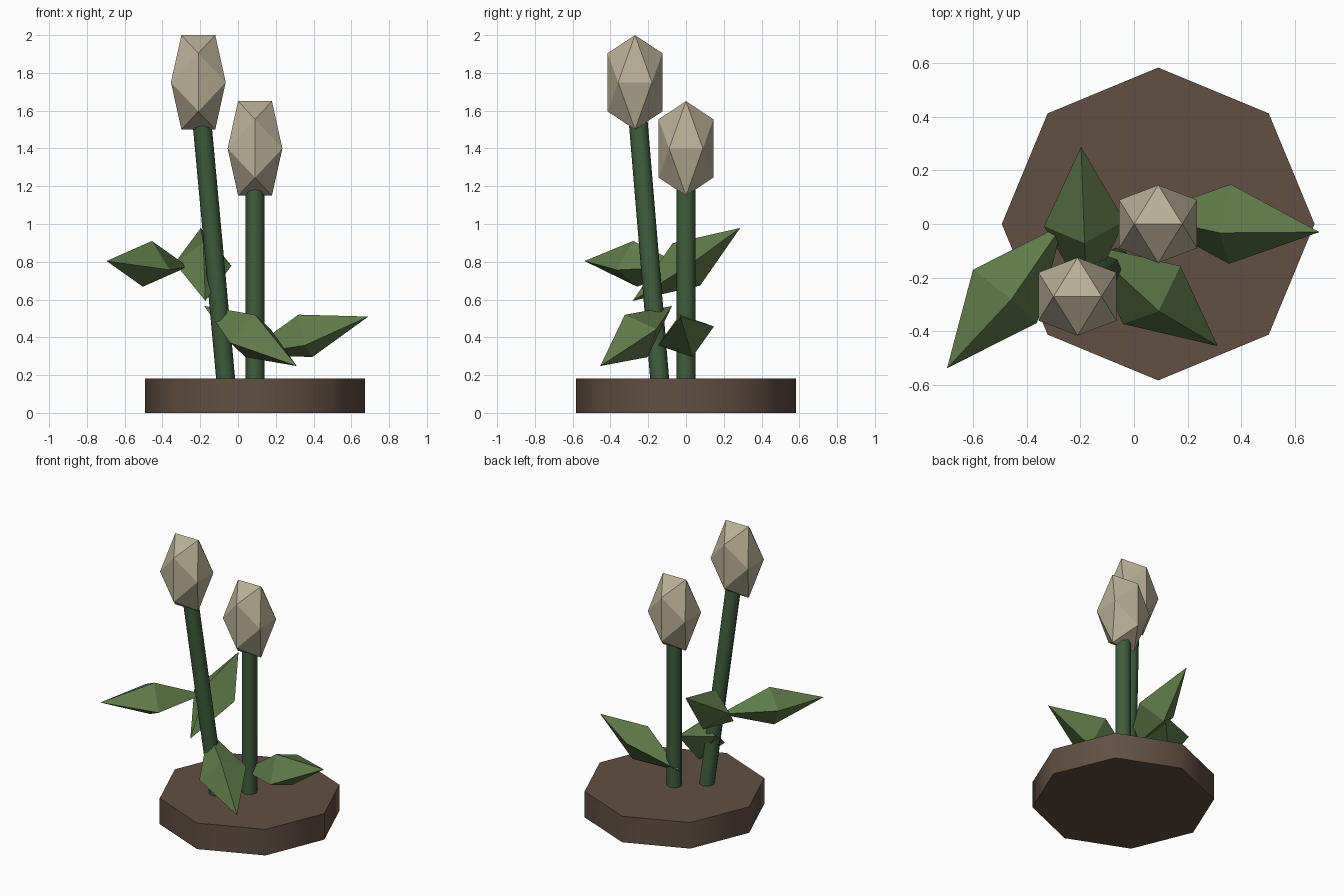
import bpy, bmesh, math
from mathutils import Vector

if "Cube" in bpy.data.objects:
    bpy.data.objects.remove(bpy.data.objects["Cube"])


def material(name, rgb):
    m = bpy.data.materials.new(name)
    m.diffuse_color = (*rgb, 1)
    m.use_nodes = True
    m.node_tree.nodes["Principled BSDF"].inputs["Base Color"].default_value = m.diffuse_color
    return m


SOIL = material("soil_brown", (0.12, 0.08, 0.057))
STEM = material("stem_green", (0.05, 0.11, 0.047))
LEAF = material("leaf_green", (0.117, 0.195, 0.07))
BUD = material("bud_cream", (0.48, 0.43, 0.31))


def hull(name, points, mat):
    """Flat-faced convex solid around a few points."""
    bm = bmesh.new()
    for p in points:
        bm.verts.new(p)
    bmesh.ops.convex_hull(bm, input=bm.verts)
    bmesh.ops.recalc_face_normals(bm, faces=bm.faces)
    mesh = bpy.data.meshes.new(name)
    bm.to_mesh(mesh)
    bm.free()
    mesh.materials.append(mat)
    obj = bpy.data.objects.new(name, mesh)
    bpy.context.collection.objects.link(obj)


def rod(name, start, end, radius, mat):
    """Eight-sided cylinder between two points, smooth around its side."""
    a, b = Vector(start), Vector(end)
    axis = b - a
    # The primitive's first vertex lies on +y, so the octagon points along the axes
    bpy.ops.mesh.primitive_cylinder_add(
        vertices=8, radius=radius, depth=axis.length, location=(a + b) / 2,
        rotation=Vector((0, 0, 1)).rotation_difference(axis).to_euler())
    obj = bpy.context.object
    obj.name = name
    obj.data.materials.append(mat)
    bpy.ops.object.shade_smooth_by_angle(angle=math.radians(60))


def bud(name, center):
    """Icosahedron stretched upward."""
    c, w, h = Vector(center), 0.145, 0.25
    g = 2 / (1 + math.sqrt(5))
    pts = []
    for s in (-1, 1):
        for t in (-1, 1):
            for x, y, z in ((s * g, 0, t), (s, t * g, 0), (0, s, t * g)):
                pts.append(c + Vector((x * w, y * w, z * h)))
    hull(name, pts, BUD)


def leaf(name, center, *half_axes):
    """Stretched octahedron given by its length, width and thickness axes."""
    c = Vector(center)
    hull(name, [c + s * Vector(a) for a in half_axes for s in (-1, 1)], LEAF)


# Soil disc
rod("soil_base", (0.09, 0, 0), (0.09, 0, 0.183), 0.582, SOIL)

# Upright stem and leaning stem, each with its bud
rod("upright_stem", (0.09, 0, 0.1), (0.09, 0, 1.3), 0.05, STEM)
rod("leaning_stem", (-0.058, -0.133, 0.1), (-0.201, -0.262, 1.65), 0.05, STEM)
bud("short_bud", (0.09, 0, 1.40))
bud("tall_bud", (-0.21, -0.27, 1.75))

# Leaves
leaf("right_leaf", (0.357, 0, 0.408),
     (0.333, -0.03, 0.102), (0.003, 0.148, 0.05), (-0.037, -0.033, 0.112))
leaf("left_leaf", (-0.48, -0.269, 0.789),
     (-0.216, -0.268, 0.015), (-0.119, 0.099, 0.032), (0.024, -0.011, 0.121))
leaf("front_leaf", (0.066, -0.264, 0.407),
     (0.245, -0.19, -0.159), (0.107, 0.108, 0.036), (0.026, -0.06, 0.112))
leaf("back_leaf", (-0.185, 0.002, 0.786),
     (-0.012, 0.285, 0.193), (0.15, 0.01, -0.007), (0.001, -0.073, 0.112))
